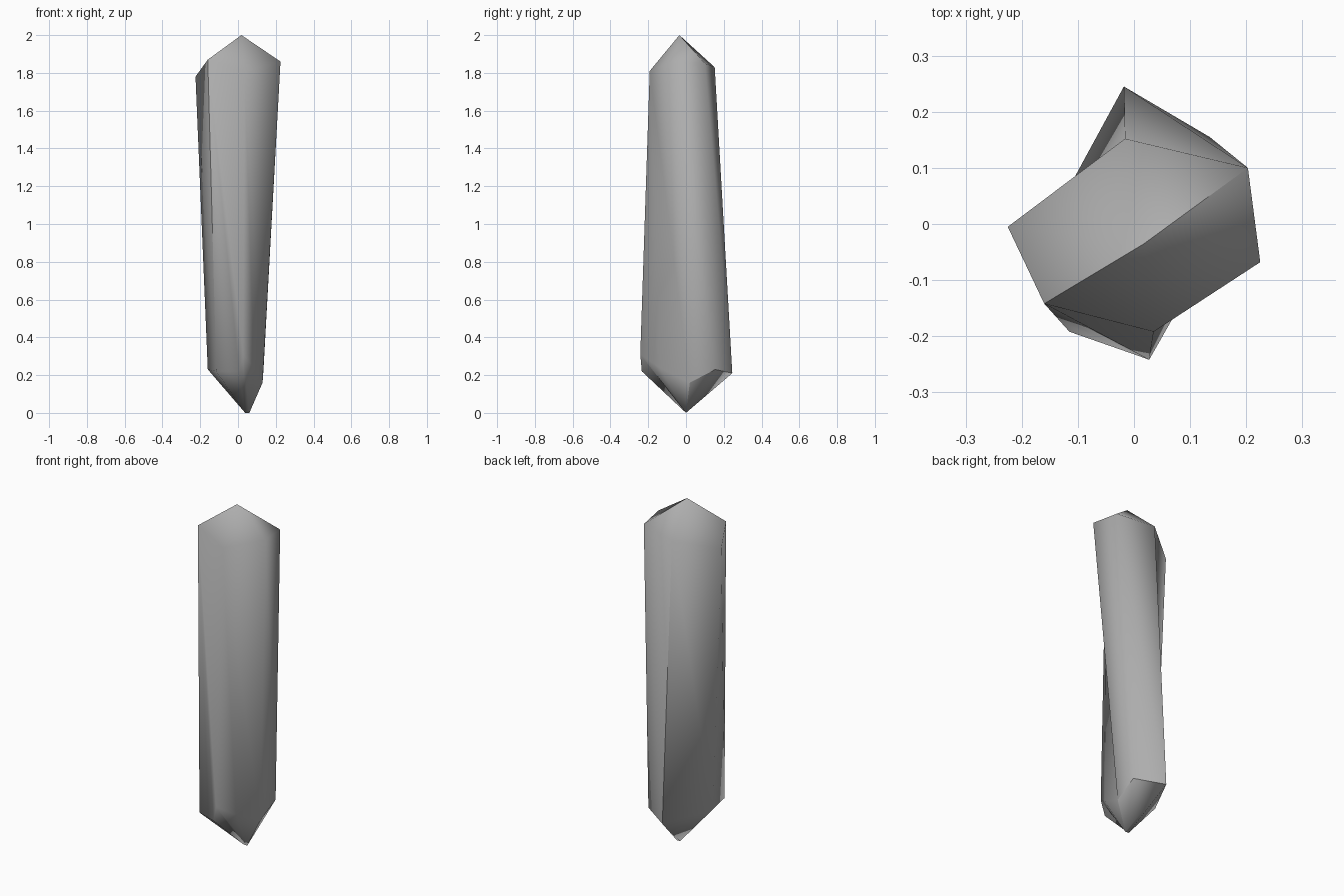
import bpy, bmesh

if "Cube" in bpy.data.objects:
    bpy.data.objects.remove(bpy.data.objects["Cube"])

# upper shoulder ring, lower shoulder ring (counter-clockwise seen from above)
upper = [(-.225, -.005, 1.78), (-.16, -.142, 1.87), (.035, -.192, 1.81),
         (.225, -.068, 1.86), (.203, .10, 1.85), (-.016, .152, 1.83)]
lower = [(-.16, -.016, .23), (-.115, -.192, .22), (.005, -.234, .22), (.027, -.242, .31),
         (.085, -.14, .24), (.13, .02, .16), (.135, .155, .23), (-.018, .245, .21)]

bm = bmesh.new()
T = [bm.verts.new(p) for p in upper]
B = [bm.verts.new(p) for p in lower]
apex = bm.verts.new((.018, -.035, 2))
tip_l = bm.verts.new((.038, 0, 0))
tip_r = bm.verts.new((.06, 0, 0))

# pointed top
for i in range(6):
    bm.faces.new((T[i], T[(i + 1) % 6], apex))

# slightly twisted shaft
shaft = [(T[0], B[0], B[1]), (T[0], B[1], T[1]),
         (T[1], B[1], B[2]), (T[1], B[2], B[3]), (T[1], B[3], T[2]),
         (T[2], B[3], B[4]), (T[2], B[4], B[5]), (T[2], B[5], T[3]),
         (T[3], B[5], B[6]), (T[3], B[6], T[4]),
         (T[4], B[6], B[7]), (T[4], B[7], T[5]),
         (T[5], B[7], B[0]), (T[5], B[0], T[0])]
for f in shaft:
    bm.faces.new(f)

# narrow chisel tip at the bottom
for tip, ids in ((tip_l, (7, 0, 1, 2, 3)), (tip_r, (3, 4, 5, 6, 7))):
    for a, b in zip(ids, ids[1:]):
        bm.faces.new((B[b], B[a], tip))
bm.faces.new((B[3], tip_l, tip_r))
bm.faces.new((B[7], tip_r, tip_l))
bmesh.ops.recalc_face_normals(bm, faces=bm.faces[:])

# smooth shading with a few crisp ridges
for f in bm.faces:
    f.smooth = True
for a, b in ((apex, T[1]), (apex, T[4]), (T[1], B[1]), (T[5], B[7]),
             (B[5], tip_r), (B[5], B[6]), (B[6], B[7])):
    bm.edges.get((a, b)).smooth = False

mesh = bpy.data.meshes.new("crystal")
bm.to_mesh(mesh)
bm.free()
crystal = bpy.data.objects.new("crystal", mesh)
bpy.context.collection.objects.link(crystal)

# dark grey stone
stone = bpy.data.materials.new("dark_stone")
stone.diffuse_color = (.42, .42, .42, 1)
stone.use_nodes = True
stone.node_tree.nodes["Principled BSDF"].inputs["Base Color"].default_value = stone.diffuse_color
mesh.materials.append(stone)
